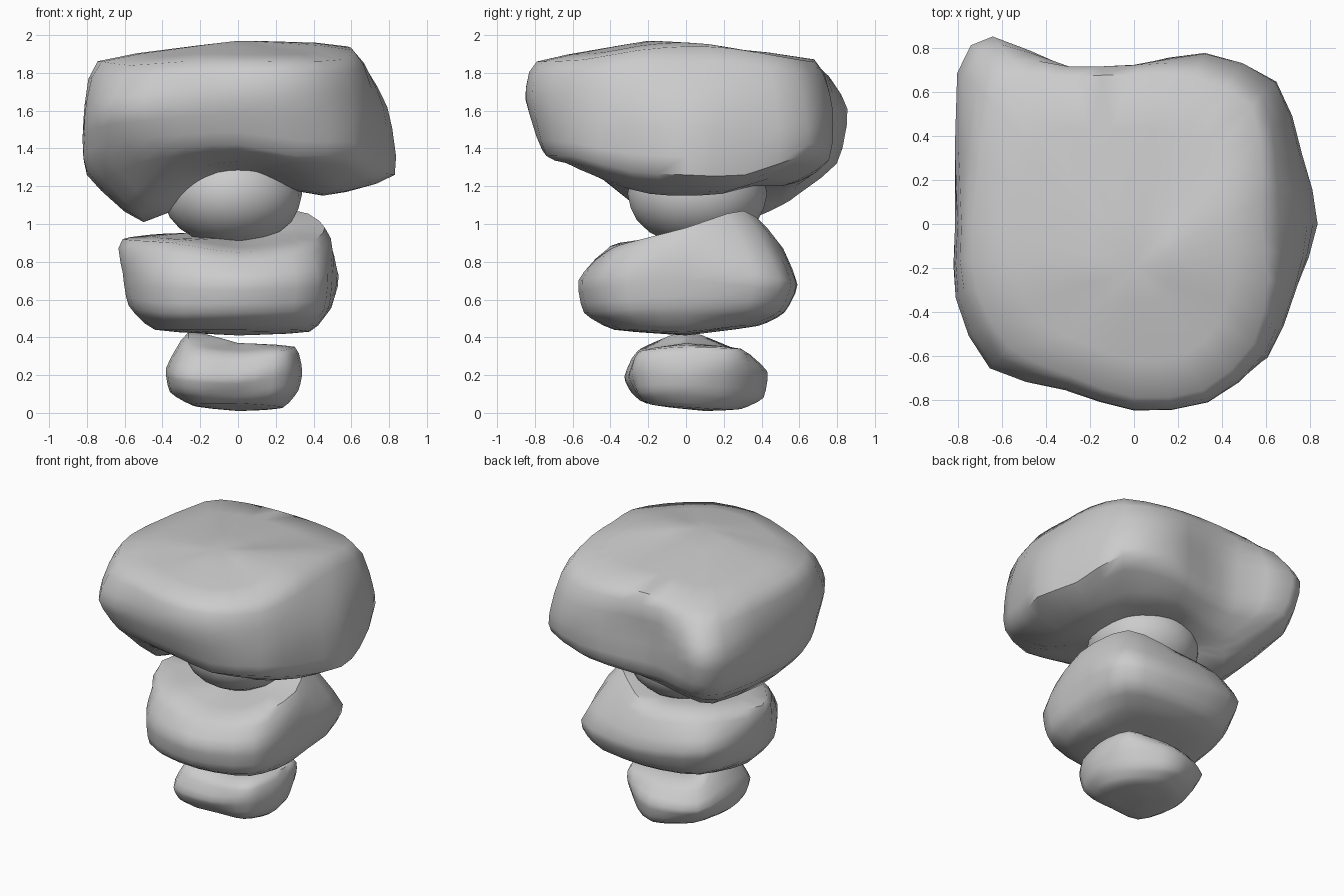
import bpy, bmesh, math
from mathutils import Vector


def spline(p, t, k):
    """Cardinal spline through p[1]..p[2]; k = tangent strength (0.5 is round)."""
    a, b, c, d = p
    m, n = (c - a) * k, (d - b) * k
    return (b * (2 * t**3 - 3 * t**2 + 1) + m * (t**3 - 2 * t**2 + t)
            + c * (3 * t**2 - 2 * t**3) + n * (t**3 - t**2))


def around(pts, n):
    k = len(pts)
    return [spline([pts[(i + j) % k] for j in (-1, 0, 1, 2)], s / n, .42)
            for i in range(k) for s in range(n)]


def rock(name, base, rings, top, n_round, n_up, shift={}):
    """Loft (radii, heights) rings, bottom to top, between two pole points.
    shift turns single directions by some degrees."""
    loops = []
    for radii, heights in rings:
        ctrl = []
        for i, (r, z) in enumerate(zip(radii, heights)):
            a = math.radians(360 * i / len(radii) + shift.get(i, 0))
            ctrl.append(Vector((r * math.cos(a), r * math.sin(a), z)))
        loops.append(around(ctrl, n_round))
    count = len(loops[0])
    bm = bmesh.new()
    grid = []
    low, high = bm.verts.new(base), bm.verts.new(top)
    for i in range(count):
        c = [Vector(base)] + [l[i] for l in loops] + [Vector(top)]
        m = len(c)
        column = []
        for q in range(1, (m - 1) * n_up):
            j, s = divmod(q, n_up)
            p = [c[min(max(j + o, 0), m - 1)] for o in (-1, 0, 1, 2)]
            column.append(bm.verts.new(spline(p, s / n_up, .25)))
        grid.append(column)
    for i in range(count):
        a, b = grid[i], grid[(i + 1) % count]
        bm.faces.new((low, b[0], a[0]))
        bm.faces.new((high, a[-1], b[-1]))
        for j in range(len(a) - 1):
            bm.faces.new((a[j], b[j], b[j + 1], a[j + 1]))
    bmesh.ops.recalc_face_normals(bm, faces=bm.faces)
    finish(name, bm)


def finish(name, bm):
    me = bpy.data.meshes.new(name)
    bm.to_mesh(me)
    bm.free()
    ob = bpy.data.objects.new(name, me)
    bpy.context.collection.objects.link(ob)
    bpy.ops.object.select_all(action='DESELECT')
    ob.select_set(True)
    bpy.context.view_layer.objects.active = ob
    bpy.ops.object.shade_smooth_by_angle(angle=math.radians(50))


# Large top boulder
rock("top_boulder", (0, 0, 1.25), [
    ([.45, .50, .50, .55, .52, .55, .60, .58, .50, .55, .55, .55, .58, .60, .58, .50],
     [1.15, 1.16, 1.20, 1.20, 1.20, 1.15, 1.10, 1.04, 1.01, 1.06, 1.20, 1.30, 1.33, 1.31, 1.22, 1.16]),
    ([.83, .82, .90, .82, .71, .75, 1.0, .98, .80, .84, .80, .74, .76, .80, .85, .78],
     [1.26, 1.26, 1.37, 1.34, 1.30, 1.30, 1.32, 1.28, 1.26, 1.32, 1.38, 1.41, 1.42, 1.36, 1.36, 1.28]),
    ([.79, .80, .90, .84, .72, .77, 1.07, 1.06, .81, .88, .93, .82, .85, .88, .85, .79],
     [1.62, 1.62, 1.56, 1.61, 1.61, 1.61, 1.61, 1.58, 1.50, 1.56, 1.60, 1.63, 1.66, 1.66, 1.62, 1.62]),
    ([.58, .63, .76, .72, .68, .73, .84, .86, .74, .78, .80, .75, .79, .82, .77, .66],
     [1.94, 1.93, 1.88, 1.86, 1.87, 1.87, 1.85, 1.85, 1.86, 1.86, 1.84, 1.86, 1.86, 1.86, 1.87, 1.92]),
], (0, -.2, 1.97), 2, 3, {6: -8, 7: -18})

# Middle rock
rock("middle_rock", (0, 0, .41), [
    ([.38, .40, .38, .42, .44, .44, .38, .42],
     [.43, .46, .46, .46, .44, .44, .44, .44]),
    ([.49, .62, .52, .60, .58, .59, .54, .57],
     [.56, .54, .53, .54, .57, .53, .53, .54]),
    ([.51, .70, .59, .69, .61, .61, .57, .60],
     [.76, .71, .68, .74, .74, .72, .70, .72]),
    ([.46, .43, .46, .53, .61, .50, .43, .49],
     [.98, 1.07, .94, .95, .92, .90, .85, .89]),
], (0, 0, .93), 3, 3)

# Bottom stone
rock("bottom_stone", (0, .1, .01), [
    ([.24, .26, .29, .27, .24, .28, .20, .23],
     [.03, .02, .02, .03, .04, .05, .05, .04]),
    ([.32, .34, .41, .38, .36, .39, .26, .33],
     [.12, .09, .08, .10, .11, .11, .10, .11]),
    ([.34, .39, .43, .45, .38, .43, .31, .36],
     [.22, .24, .22, .20, .24, .20, .18, .23]),
    ([.30, .37, .29, .33, .26, .34, .25, .33],
     [.35, .34, .34, .35, .43, .34, .31, .33]),
], (0, 0, .37), 3, 3)

# Rounded stone wedged under the boulder
bm = bmesh.new()
bmesh.ops.create_icosphere(bm, subdivisions=3, radius=1)
for v in bm.verts:
    v.co = Vector((-.03 + .37 * v.co.x, .06 + .37 * v.co.y, 1.16 + .28 * v.co.z))
finish("wedge_stone", bm)
